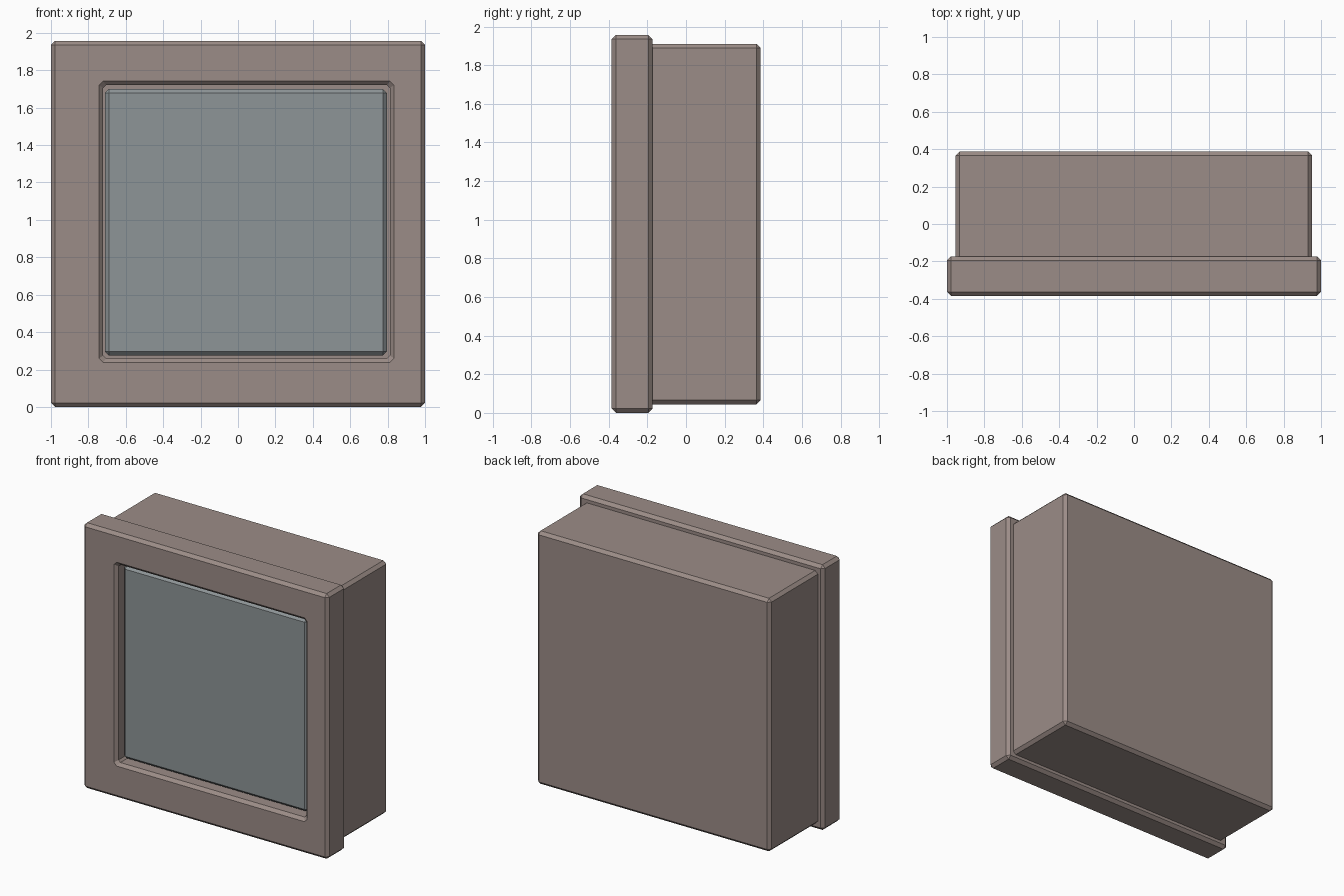
import bpy, bmesh
from mathutils import Vector

if "Cube" in bpy.data.objects:
    bpy.data.objects.remove(bpy.data.objects["Cube"])


def material(name, rgb):
    m = bpy.data.materials.new(name)
    m.diffuse_color = (*rgb, 1)
    m.use_nodes = True
    m.node_tree.nodes["Principled BSDF"].inputs["Base Color"].default_value = m.diffuse_color
    return m


def finish(bm, name, mat):
    bmesh.ops.recalc_face_normals(bm, faces=bm.faces)
    me = bpy.data.meshes.new(name)
    bm.to_mesh(me)
    bm.free()
    ob = bpy.data.objects.new(name, me)
    bpy.context.collection.objects.link(ob)
    me.materials.append(mat)
    return ob


def chamfered_box(name, lo, hi, chamfer, mat):
    bm = bmesh.new()
    bmesh.ops.create_cube(bm, size=1)
    lo, hi = Vector(lo), Vector(hi)
    for v in bm.verts:
        v.co = (lo + hi) / 2 + v.co * (hi - lo)
    bmesh.ops.bevel(bm, geom=bm.edges[:], offset=chamfer, segments=1,
                    affect='EDGES', profile=0.5)
    return finish(bm, name, mat)


def ring(bm, x0, x1, z0, z1, inset, cut, y):
    """Rectangle with clipped corners, facing the front, at depth y."""
    x0, x1, z0, z1 = x0 + inset, x1 - inset, z0 + inset, z1 - inset
    pts = [(x0 + cut, z0), (x1 - cut, z0), (x1, z0 + cut), (x1, z1 - cut),
           (x1 - cut, z1), (x0 + cut, z1), (x0, z1 - cut), (x0, z0 + cut)]
    return [bm.verts.new((x, y, z)) for x, z in pts]


casing = material("casing_brown", (0.33, 0.265, 0.243))
glass = material("screen_grey", (0.27, 0.30, 0.31))
C = 0.022
FRONT, BACK = -0.385, -0.173

# front frame: outer shell and off-centre opening as one closed loop of rings
bm = bmesh.new()
outer = (-1, 1, 0, 1.957)
hole = (-0.743, 0.834, 0.238, 1.742)
rings = [ring(bm, *outer, C, 0, FRONT),
         ring(bm, *outer, 0, C, FRONT + C),
         ring(bm, *outer, 0, C, BACK - C),
         ring(bm, *outer, C, 0, BACK),
         ring(bm, *hole, C, 0.015, BACK),
         ring(bm, *hole, C, 0.015, FRONT + C),
         ring(bm, *hole, 0, C, FRONT)]
for a, b in zip(rings, rings[1:] + rings[:1]):
    for i in range(8):
        j = (i + 1) % 8
        bm.faces.new((a[i], a[j], b[j], b[i]))
bmesh.ops.remove_doubles(bm, verts=bm.verts[:], dist=1e-5)
finish(bm, "front_frame", casing)

# rear housing, its front end set inside the frame
chamfered_box("rear_housing", (-0.955, -0.25, 0.044), (0.953, 0.387, 1.911), C, casing)

# screen slab recessed in the opening
chamfered_box("screen", (-0.712, -0.33, 0.275), (0.797, -0.23, 1.70), C, glass)
